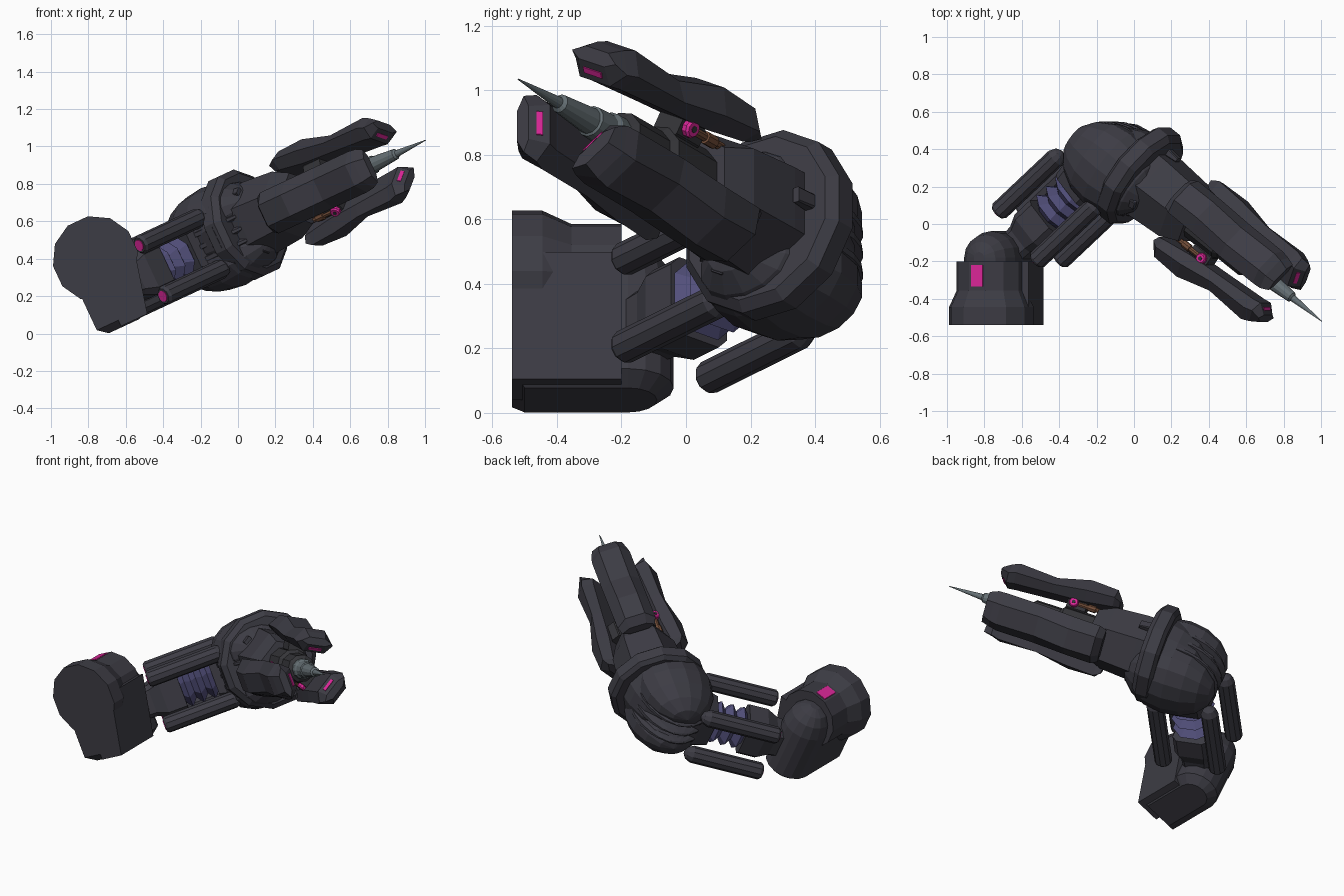
import bpy, bmesh, math
from mathutils import Matrix, Vector

if "Cube" in bpy.data.objects:
    bpy.data.objects.remove(bpy.data.objects["Cube"])

TILT = math.radians(25)
ROOT = Matrix.Rotation(-TILT, 4, 'Y')      # whole arm leans up to the right


def material(name, rgb):
    m = bpy.data.materials.new(name)
    m.diffuse_color = (*rgb, 1)
    m.use_nodes = True
    m.node_tree.nodes["Principled BSDF"].inputs["Base Color"].default_value = m.diffuse_color
    return m


CHARCOAL = material("charcoal_shell", (0.046, 0.045, 0.058))
DARK = material("dark_metal", (0.035, 0.035, 0.04))
BLUE = material("blue_rubber", (0.085, 0.08, 0.2))
GREY = material("grey_steel", (0.13, 0.16, 0.175))
PINK = material("magenta_light", (0.72, 0.02, 0.32))
COPPER = material("copper", (0.17, 0.075, 0.04))


def frame(u, y, w, deg):
    """Frame whose x axis points along an arm segment."""
    return ROOT @ Matrix.Translation((u, y, w)) @ Matrix.Rotation(math.radians(deg), 4, 'Z')


def loft(name, sections, mat, M):
    """Skin a row of equal-sized cross-sections and cap the ends."""
    bm = bmesh.new()
    rows = [[bm.verts.new(M @ Vector(p)) for p in s] for s in sections]
    n = len(rows[0])
    for a, b in zip(rows, rows[1:]):
        for i in range(n):
            j = (i + 1) % n
            bm.faces.new((a[i], a[j], b[j], b[i]))
    bm.faces.new(rows[0])
    bm.faces.new(rows[-1])
    bmesh.ops.recalc_face_normals(bm, faces=bm.faces)
    me = bpy.data.meshes.new(name)
    bm.to_mesh(me)
    bm.free()
    me.materials.append(mat)
    ob = bpy.data.objects.new(name, me)
    bpy.context.collection.objects.link(ob)
    return ob


def lathe(name, prof, mat, M, n=12, ky=1, kz=1):
    """Turn (distance, radius) points about the frame's x axis."""
    ang = [2 * math.pi * (i + 0.5) / n for i in range(n)]
    return loft(name, [[(x, ky * r * math.cos(a), kz * r * math.sin(a)) for a in ang]
                       for x, r in prof], mat, M)


def box_row(name, rows, mat, M):
    """Chamfered box through (distance, half width, half height) stations."""
    secs = []
    for x, h, k in rows:
        c = 0.3 * min(h, k)
        secs.append([(x, h, -k + c), (x, h, k - c), (x, h - c, k), (x, -h + c, k),
                     (x, -h, k - c), (x, -h, -k + c), (x, -h + c, -k), (x, h - c, -k)])
    return loft(name, secs, mat, M)


def ball(name, rx, ry, rz, mat, M, n=16, rings=8):
    prof = [(-rx * math.cos(math.pi * i / rings), max(0.01, math.sin(math.pi * i / rings)))
            for i in range(rings + 1)]
    return lathe(name, prof, mat, M, n, ry, rz)


T = Matrix.Translation

# ---- shoulder: upright body with rounded back and domed top
def stadium(w, h, front):
    arc = [(-0.535 + h * math.cos(a), -0.18 + h * math.sin(a), w)
           for a in (math.pi * i / 8 for i in range(9))]
    return [(-0.535 - h, front, w), (-0.535 + h, front, w)] + arc


loft("shoulder_body", [stadium(*s) for s in (
    (0.293, 0.09, -0.50), (0.335, 0.142, -0.54), (0.66, 0.142, -0.54),
    (0.74, 0.122, -0.52), (0.79, 0.085, -0.5), (0.815, 0.03, -0.48))], CHARCOAL, ROOT)
# flat side panel that widens upward
loft("shoulder_side_panel", [[(-0.55, -0.54, w), (u, -0.54, w), (u, -0.2, w), (-0.55, -0.2, w)]
                             for w, u in ((0.3, -0.395), (0.69, -0.30))], CHARCOAL, ROOT)
SH = frame(-0.522, 0, 0.685, 90)
lathe("shoulder_drum", [(-0.54, 0.23), (-0.445, 0.23), (-0.355, 0.188), (-0.2, 0.188)],
      CHARCOAL, SH, 12)
# light plate on top of the drum
box_row("shoulder_light", [(-0.335, 0.035, 0.0045), (-0.22, 0.035, 0.0045)], PINK,
        SH @ T((0, 0, 0.1825)))

# ---- upper arm: neck, bellows, flange and four struts
U = frame(-0.39, -0.07, 0.5, 40.5)
box_row("upper_arm_neck", [(-0.2, 0.08, 0.09), (-0.02, 0.09, 0.1), (0.05, 0.115, 0.13),
                           (0.17, 0.115, 0.13)], CHARCOAL, U)
rings = []
for i in range(3):
    rings += [(0.165 + 0.073 * i, 0.088), (0.2 + 0.073 * i, 0.135)]
lathe("arm_bellows", rings + [(0.385, 0.088)], BLUE, U, 8)
box_row("upper_arm_flange", [(0.375, 0.12, 0.13), (0.46, 0.13, 0.15), (0.62, 0.14, 0.16)],
        CHARCOAL, U)
for sy in (-1, 1):
    for sz in (-1, 1):
        S = U @ T((0, sy * 0.172, sz * 0.15))
        lathe("arm_strut", [(0, 0.042), (0.015, 0.053), (0.45, 0.053), (0.485, 0.037),
                            (0.5, 0.012)], CHARCOAL, S, 10)
        lathe("strut_light", [(-0.004, 0.031), (0.002, 0.031)], PINK, S, 10)

# ---- elbow: collar, two domes and ribs between them
F = frame(0.287, 0.25, 0.513, -36)
lathe("elbow_collar", [(-0.07, 0.275), (-0.05, 0.302), (0.02, 0.302), (0.05, 0.27),
                       (0.05, 0.2)], CHARCOAL, F, 12)
lathe("elbow_shell", [(-0.33, 0.1), (-0.25, 0.19), (-0.14, 0.24), (0, 0.27)], CHARCOAL,
      F @ T((0, -0.03, 0)), 14)
for sz in (-1, 1):
    ball("elbow_dome", 0.285, 0.235, 0.165, CHARCOAL, F @ T((-0.14, -0.045, sz * 0.12 - 0.01)), 14)
for z in (-0.08, -0.01, 0.06):
    ball("elbow_rib", 0.29, 0.24, 0.042, CHARCOAL, F @ T((-0.14, -0.045, z)), 12, 12)

# ---- forearm block and barrel core
lathe("forearm_block", [(0, 0.21), (0.1, 0.21), (0.3, 0.195), (0.4, 0.15)], CHARCOAL, F, 6)
lathe("barrel_core", [(0.38, 0.105), (0.6, 0.105), (0.62, 0.085), (0.78, 0.085), (0.8, 0.06)],
      DARK, F, 10)
lathe("needle_base", [(0.78, 0.045), (0.79, 0.062), (0.84, 0.062), (0.86, 0.048)], GREY, F, 12)
lathe("needle", [(0.85, 0.053), (0.93, 0.05), (0.935, 0.043), (1.09, 0.03), (1.1, 0.019),
                 (1.31, 0.002)], GREY, F, 12)

# ---- three petals around the barrel, each with pivot, spring and tip light
STATIONS = [(0.29, 0.235, 0.185, 0.85), (0.33, 0.285, 0.175, 1), (0.50, 0.293, 0.15, 1),
            (0.70, 0.24, 0.138, 1), (0.94, 0.253, 0.122, 1), (0.985, 0.235, 0.115, 0.95),
            (1.035, 0.205, 0.16, 0.8)]
for deg in (180, 60, -60):
    P = F @ Matrix.Rotation(math.radians(deg), 4, 'X')
    secs = []
    for s, ro, ri, k in STATIONS:
        m = ri + 0.42 * (ro - ri)
        secs.append([(s, ro, -0.062 * k), (s, ro, 0.062 * k), (s, m, 0.12 * k),
                     (s, ri, 0.07 * k), (s, ri, -0.07 * k), (s, m, -0.12 * k)])
    loft("petal", secs, CHARCOAL, P)
    # tip light lies on the inner chamfer
    L = P @ T((1.009, 0.137, 0)) @ Matrix.Rotation(math.radians(42), 4, 'Z')
    box_row("tip_light", [(-0.01, 0.0045, 0.04), (0.01, 0.0045, 0.04)], PINK, L)
    # hinge arm with one ringed pivot end
    box_row("petal_hinge", [(0.48, 0.035, 0.05), (0.6, 0.035, 0.05)], DARK, P @ T((0, 0.12, 0)))
    Q = P @ T((0.56, 0.13, 0)) @ Matrix.Rotation(math.radians(90), 4, 'Y')
    lathe("pivot_pin", [(0.04, 0.03), (0.066, 0.03), (0.074, 0.024)], PINK, Q, 10)
    lathe("pivot_cap", [(0.05, 0.011), (0.077, 0.011)], DARK, Q, 8)
    lathe("petal_spring", [(0.38, 0.014), (0.42, 0.014), (0.421, 0.021), (0.47, 0.021),
                           (0.471, 0.014), (0.53, 0.014)], COPPER, P @ T((0, 0.13, -0.045)), 8)
    # lug between collar and block
    box_row("collar_lug", [(0.04, 0.022, 0.025), (0.12, 0.012, 0.025)], CHARCOAL,
            F @ Matrix.Rotation(math.radians(deg - 60), 4, 'X') @ T((0, 0.2, 0)))
